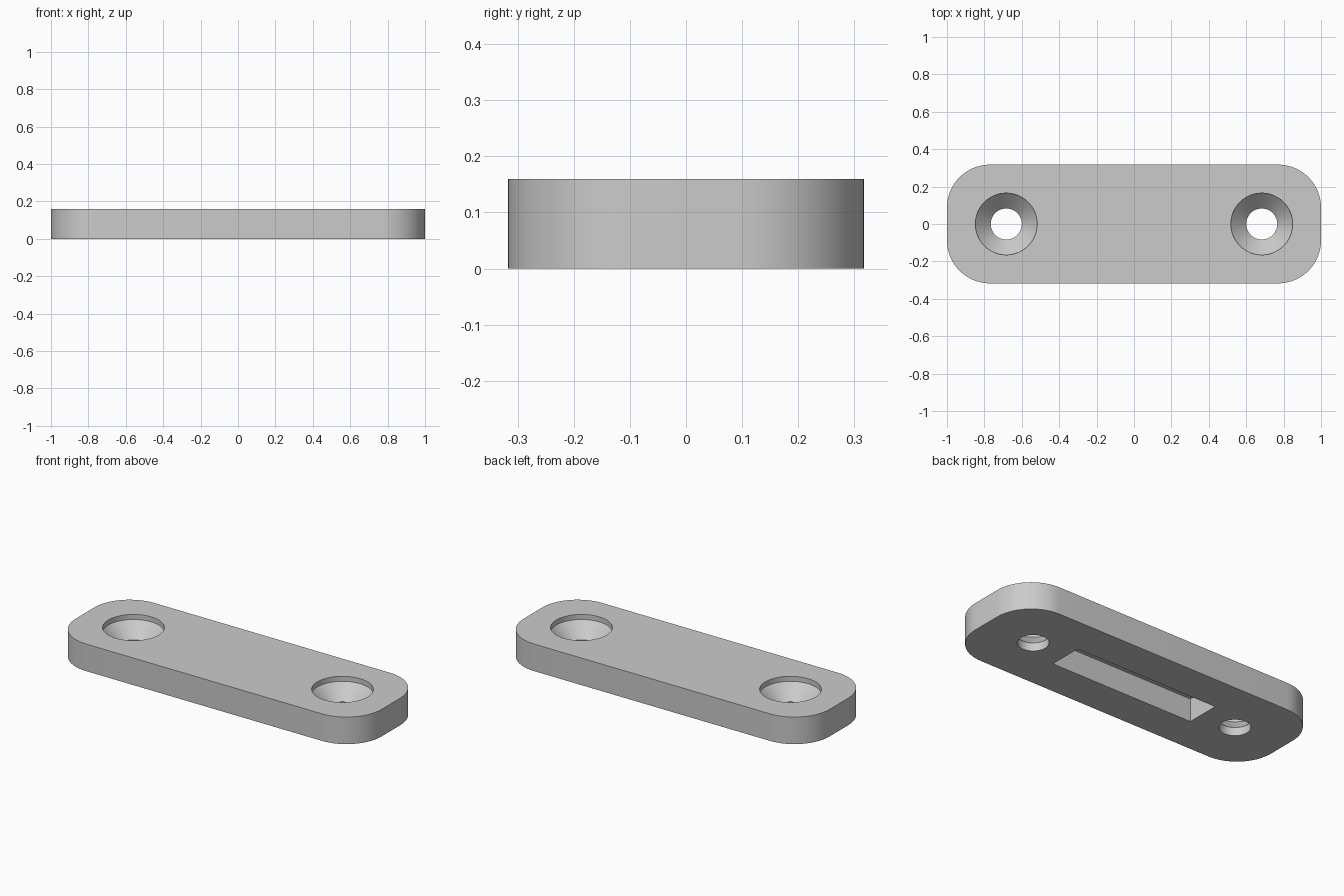
import bpy, bmesh
from math import cos, sin, pi, radians

cube = bpy.data.objects.get("Cube")
if cube:
    bpy.data.objects.remove(cube, do_unlink=True)

LENGTH, WIDTH, HEIGHT, CORNER = 2.0, 0.635, 0.16, 0.23
HOLE_X, HOLE_R, SINK_R = 0.683, 0.083, 0.165
SLOT = (0.93, 0.2, 0.135)

grey = bpy.data.materials.new("plain grey")
grey.use_nodes = True
colour = (0.6, 0.6, 0.6, 1)
grey.diffuse_color = colour
grey.node_tree.nodes["Principled BSDF"].inputs["Base Color"].default_value = colour


def loft(name, rings):
    """Skin a stack of matching rings, lowest first, into a closed solid."""
    bm = bmesh.new()
    loops = [[bm.verts.new(p) for p in ring] for ring in rings]
    n = len(loops[0])
    for low, high in zip(loops, loops[1:]):
        for i in range(n):
            j = (i + 1) % n
            bm.faces.new((low[i], low[j], high[j], high[i]))
    bm.faces.new(loops[0][::-1])
    bm.faces.new(loops[-1])
    mesh = bpy.data.meshes.new(name)
    bm.to_mesh(mesh)
    bm.free()
    mesh.materials.append(grey)
    obj = bpy.data.objects.new(name, mesh)
    bpy.context.collection.objects.link(obj)
    return obj


def rounded_rect(z, steps=16):
    cx, cy = LENGTH / 2 - CORNER, WIDTH / 2 - CORNER
    points = []
    for k, (sx, sy) in enumerate([(1, 1), (-1, 1), (-1, -1), (1, -1)]):
        for i in range(steps + 1):
            a = (k + i / steps) * pi / 2
            points.append((sx * cx + CORNER * cos(a), sy * cy + CORNER * sin(a), z))
    return points


def circle(x, r, z, n=64):
    return [(x + r * cos(2 * pi * i / n), r * sin(2 * pi * i / n), z) for i in range(n)]


def rect(z):
    x, y = SLOT[0] / 2, SLOT[1] / 2
    return [(x, y, z), (-x, y, z), (-x, -y, z), (x, -y, z)]


# Plate with rounded corners
plate = loft("mounting_plate", [rounded_rect(0), rounded_rect(HEIGHT)])

# Countersunk screw holes: bore, cone, then a short straight lip
hole_profile = [(HOLE_R, -0.1), (HOLE_R, 0.048), (SINK_R, 0.13), (SINK_R, 0.3)]
cutters = [loft("screw_hole_cutter", [circle(side * HOLE_X, r, z) for r, z in hole_profile])
           for side in (-1, 1)]

# Blind slot in the underside
cutters.append(loft("slot_cutter", [rect(-0.1), rect(SLOT[2])]))

# Cut the plate
bpy.ops.object.select_all(action="DESELECT")
plate.select_set(True)
bpy.context.view_layer.objects.active = plate
for cutter in cutters:
    cutter.hide_render = True
    mod = plate.modifiers.new("cut", "BOOLEAN")
    mod.operation = "DIFFERENCE"
    mod.solver = "EXACT"
    mod.object = cutter
    bpy.ops.object.modifier_apply(modifier=mod.name)
    bpy.data.objects.remove(cutter, do_unlink=True)

bpy.ops.object.shade_smooth_by_angle(angle=radians(30))
